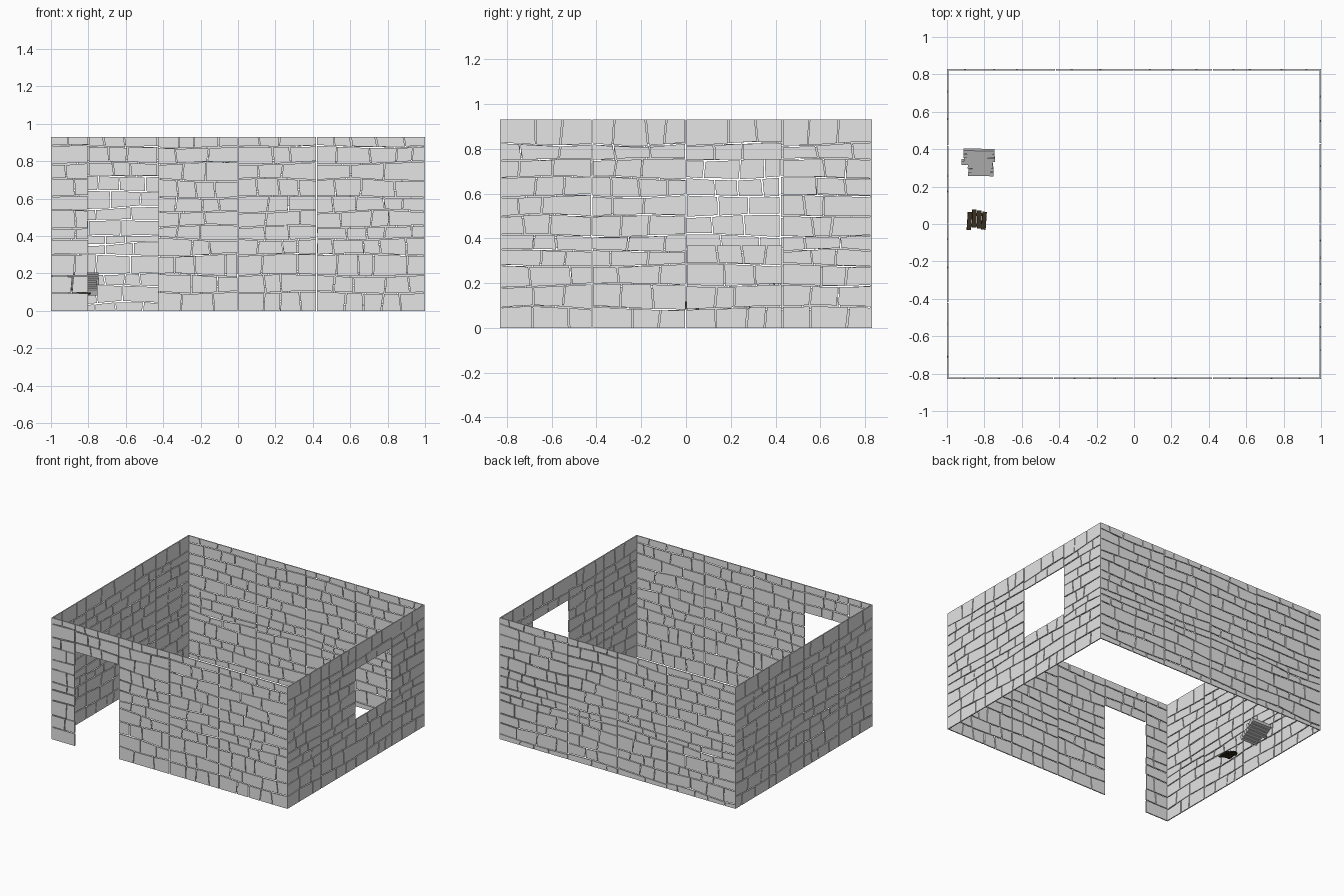
import bpy, bmesh, math, random
from mathutils import Vector, Matrix

if "Cube" in bpy.data.objects:
    bpy.data.objects.remove(bpy.data.objects["Cube"])

random.seed(7)
H, HX, HY, THICK = 0.93, 1.0, 0.83, 0.008


def material(name, r, g, b):
    m = bpy.data.materials.new(name)
    m.diffuse_color = (r, g, b, 1)
    m.use_nodes = True
    m.node_tree.nodes["Principled BSDF"].inputs["Base Color"].default_value = m.diffuse_color
    return m


STONE = material("light grey stone", 0.78, 0.78, 0.78)
PLANK = material("weathered grey wood", 0.62, 0.62, 0.62)
DARK = material("dark brown wood", 0.045, 0.032, 0.016)


def finish(name, bm, mat):
    bmesh.ops.recalc_face_normals(bm, faces=bm.faces)
    me = bpy.data.meshes.new(name)
    bm.to_mesh(me)
    bm.free()
    me.materials.append(mat)
    ob = bpy.data.objects.new(name, me)
    bpy.context.collection.objects.link(ob)
    return ob


def prism(bm, corners, place):
    """Four-sided stone: corners are (u, z), place maps (u, depth, z) to space."""
    front = [bm.verts.new(place(u, 0, z)) for u, z in corners]
    back = [bm.verts.new(place(u, THICK, z)) for u, z in corners]
    bm.faces.new(front)
    bm.faces.new(back[::-1])
    for i in range(4):
        j = (i + 1) % 4
        bm.faces.new((front[i], back[i], back[j], front[j]))


def joints(u0, u1):
    """Random upright joints along one course, as (bottom u, top u)."""
    out, u = [(u0, u0)], u0
    while True:
        u += random.uniform(0.08, 0.19)
        if u > u1 - 0.065:
            break
        t = random.uniform(-0.006, 0.006)
        out.append((u - t, u + t))
    return out + [(u1, u1)]


def panel(bm, place, u0, u1, z0, z1, rows):
    """Courses of stones with gently waving bed joints and open gaps."""
    levels = [z0] + [z for z in rows if z0 + 0.035 < z < z1 - 0.035] + [z1]
    waves = [(random.uniform(5, 10), random.uniform(0, 6.3),
              random.uniform(0.004, 0.011)) for _ in levels]

    def bed(i, u):
        if i in (0, len(levels) - 1):
            return levels[i]
        f, p, a = waves[i]
        return levels[i] + a * math.sin(f * u + p)

    last = len(levels) - 2
    for i in range(last + 1):
        js = joints(u0, u1)
        for (lb, lt), (rb, rt) in zip(js, js[1:]):
            g = [random.uniform(0.0018, 0.0042) for _ in range(4)]
            if lb <= u0 and abs(u0) > 0.82:
                g[0] = 0.0
            if rb >= u1 and abs(u1) > 0.82:
                g[1] = 0.0
            if i == 0:
                g[2] = 0.0 if z0 == 0 else 0.002
            if i == last:
                g[3] = 0.0 if z1 == H else 0.002
            prism(bm, [(lb + g[0], bed(i, lb) + g[2]),
                       (rb - g[1], bed(i, rb) + g[2]),
                       (rt - g[1], bed(i + 1, rt) - g[3]),
                       (lt + g[0], bed(i + 1, lt) - g[3])], place)


ROWS_A = [.1, .19, .3, .385, .45, .53, .61, .7, .79, .88]
ROWS_B = [.09, .19, .28, .345, .41, .5, .59, .67, .75, .82]
ROWS_C = [.04, .13, .2, .3, .36, .41, .48, .55, .64, .72, .8, .88]
DOOR = (-0.80, -0.43, 0.72)
WIN = (0.0, 0.43, 0.37, 0.75)

# Walls: (name, placement, courses, panels between full-height joints)
WALLS = [
    ("front_wall", lambda u, d, z: (u, -HY + d, z), ROWS_A,
     [(-HX, DOOR[0], 0, H), (DOOR[0], DOOR[1], DOOR[2], H), (DOOR[1], 0, 0, H),
      (0, 0.42, 0, H), (0.42, HX, 0, H)]),
    ("right_wall", lambda u, d, z: (HX - d, u, z), ROWS_B,
     [(-HY, -0.42, 0, H), (-0.42, WIN[0], 0, H), (WIN[0], WIN[1], 0, WIN[2]),
      (WIN[0], WIN[1], WIN[3], H), (WIN[1], HY, 0, H)]),
    ("back_wall", lambda u, d, z: (u, HY - d, z), ROWS_C,
     [(-HX, -0.42, 0, H), (-0.42, 0, 0, H), (0, 0.42, 0, H), (0.42, HX, 0, H)]),
    ("left_wall", lambda u, d, z: (-HX + d, u, z), ROWS_B,
     [(-HY, -0.42, 0, H), (-0.42, 0, 0, H), (0, 0.42, 0, H), (0.42, HY, 0, H)]),
]
for name, place, rows, panels in WALLS:
    bm = bmesh.new()
    for p in panels:
        panel(bm, place, *p, rows)
    finish(name, bm, STONE)


def board(bm, centre, size, turn):
    m = Matrix.Translation(Vector(centre)) @ turn @ Matrix.Diagonal((*size, 1))
    bmesh.ops.create_cube(bm, size=1, matrix=m)


# Stack of grey slats, stepping down towards the front
bm = bmesh.new()
N = 7
for i in range(N):
    t = i / (N - 1)
    length = 0.165 if i > 2 else 0.135
    x = -0.832 + random.uniform(-0.008, 0.008) + (0.008 if i < 3 else 0)
    board(bm, (x, 0.272 + 0.115 * t, 0.10 + 0.085 * t), (length, 0.021, 0.034),
          Matrix.Rotation(random.uniform(-0.04, 0.04), 4, 'Z')
          @ Matrix.Rotation(0.35, 4, 'X'))
finish("grey_slat_stack", bm, PLANK)

# Small raft of dark boards
bm = bmesh.new()
for i in range(4):
    board(bm, (-0.88 + 0.026 * i, 0.022 + random.uniform(-0.008, 0.008),
               0.112 - 0.006 * i), (0.023, 0.096, 0.009),
          Matrix.Rotation(random.uniform(-0.08, 0.08), 4, 'Z')
          @ Matrix.Rotation(0.15, 4, 'Y'))
for y in (-0.005, 0.05):
    board(bm, (-0.842, y, 0.096), (0.095, 0.016, 0.008),
          Matrix.Rotation(0.2, 4, 'Y'))
finish("dark_board_raft", bm, DARK)
